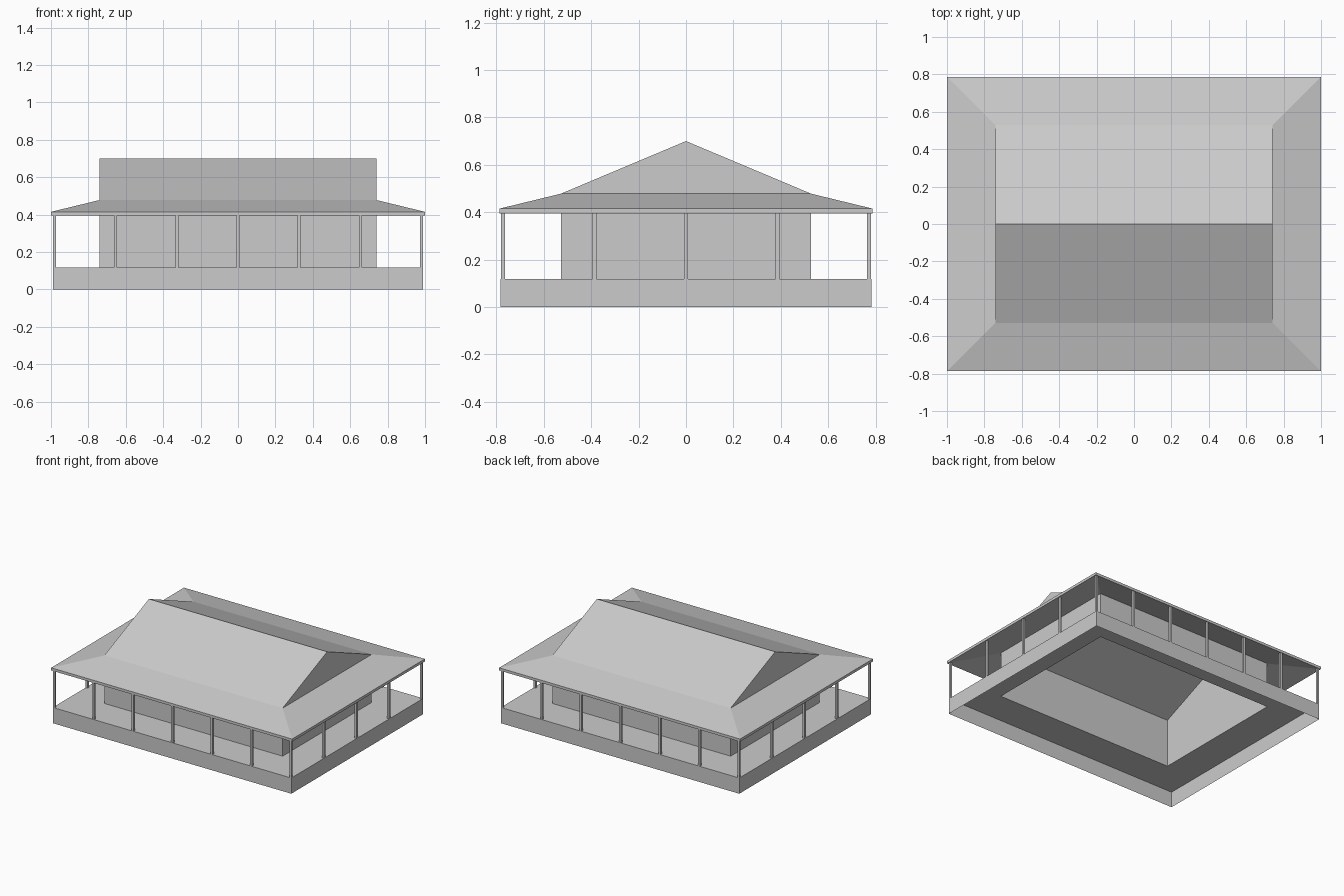
import bpy, bmesh

if "Cube" in bpy.data.objects:
    bpy.data.objects.remove(bpy.data.objects["Cube"])

BX, BY = 0.99, 0.782      # plinth half size
WX, WY = 0.74, 0.528      # house half size
EX, EY = 1.0, 0.787       # eave half size
FLOOR, EAVE, WALL_TOP, RIDGE = 0.118, 0.415, 0.478, 0.70
THICK = 0.02


def finish(name, bm):
    bmesh.ops.remove_doubles(bm, verts=bm.verts, dist=1e-5)
    bmesh.ops.recalc_face_normals(bm, faces=bm.faces)
    mesh = bpy.data.meshes.new(name)
    bm.to_mesh(mesh)
    bm.free()
    obj = bpy.data.objects.new(name, mesh)
    bpy.context.collection.objects.link(obj)
    return obj


def loft(name, rings, closed=False):
    """Join rectangular rings (half x, half y, z) with quads."""
    bm = bmesh.new()
    loops = [[bm.verts.new((sx * x, sy * y, z))
              for sx, sy in ((-1, -1), (1, -1), (1, 1), (-1, 1))]
             for x, y, z in rings]
    pairs = list(zip(loops, loops[1:]))
    if closed:
        pairs.append((loops[-1], loops[0]))
    for a, b in pairs:
        for i in range(4):
            j = (i + 1) % 4
            bm.faces.new((a[i], a[j], b[j], b[i]))
    return finish(name, bm)


def post(name, x, y):
    bm = bmesh.new()
    bmesh.ops.create_cube(bm, size=1)
    low, high = FLOOR, 0.4
    for v in bm.verts:
        v.co = (x + v.co.x * 0.016, y + v.co.y * 0.016,
                (low + high) / 2 + v.co.z * (high - low))
    finish(name, bm)


# Hollow plinth with the veranda floor, open under the house
loft("plinth_and_floor", [(BX, BY, 0), (BX, BY, FLOOR), (WX, WY, FLOOR)])

# House walls
loft("house_walls", [(WX, WY, FLOOR), (WX, WY, WALL_TOP)])

# Main gable roof with its two gable ends
bm = bmesh.new()
ends = [[bm.verts.new((x, y, z)) for y, z in
         ((-WY, WALL_TOP), (0, RIDGE), (WY, WALL_TOP))] for x in (-WX, WX)]
for end in ends:
    bm.faces.new(end)
for i in range(2):
    bm.faces.new((ends[0][i], ends[1][i], ends[1][i + 1], ends[0][i + 1]))
finish("gable_roof", bm)

# Sloping veranda roof with a thin fascia edge
loft("veranda_roof", [(WX, WY, WALL_TOP), (EX, EY, EAVE),
                      (EX, EY, EAVE - THICK), (WX, WY, WALL_TOP - THICK)], closed=True)

# Veranda posts around the perimeter
PX, PY = BX - 0.008, BY - 0.009
for side, label in ((-1, "front"), (1, "back")):
    for i in range(7):
        post(f"{label}_post_{i + 1}", -PX + i * PX / 3, side * PY)
for side, label in ((-1, "left"), (1, "right")):
    for i in range(1, 4):
        post(f"{label}_post_{i}", side * PX, -PY + i * PY / 2)
